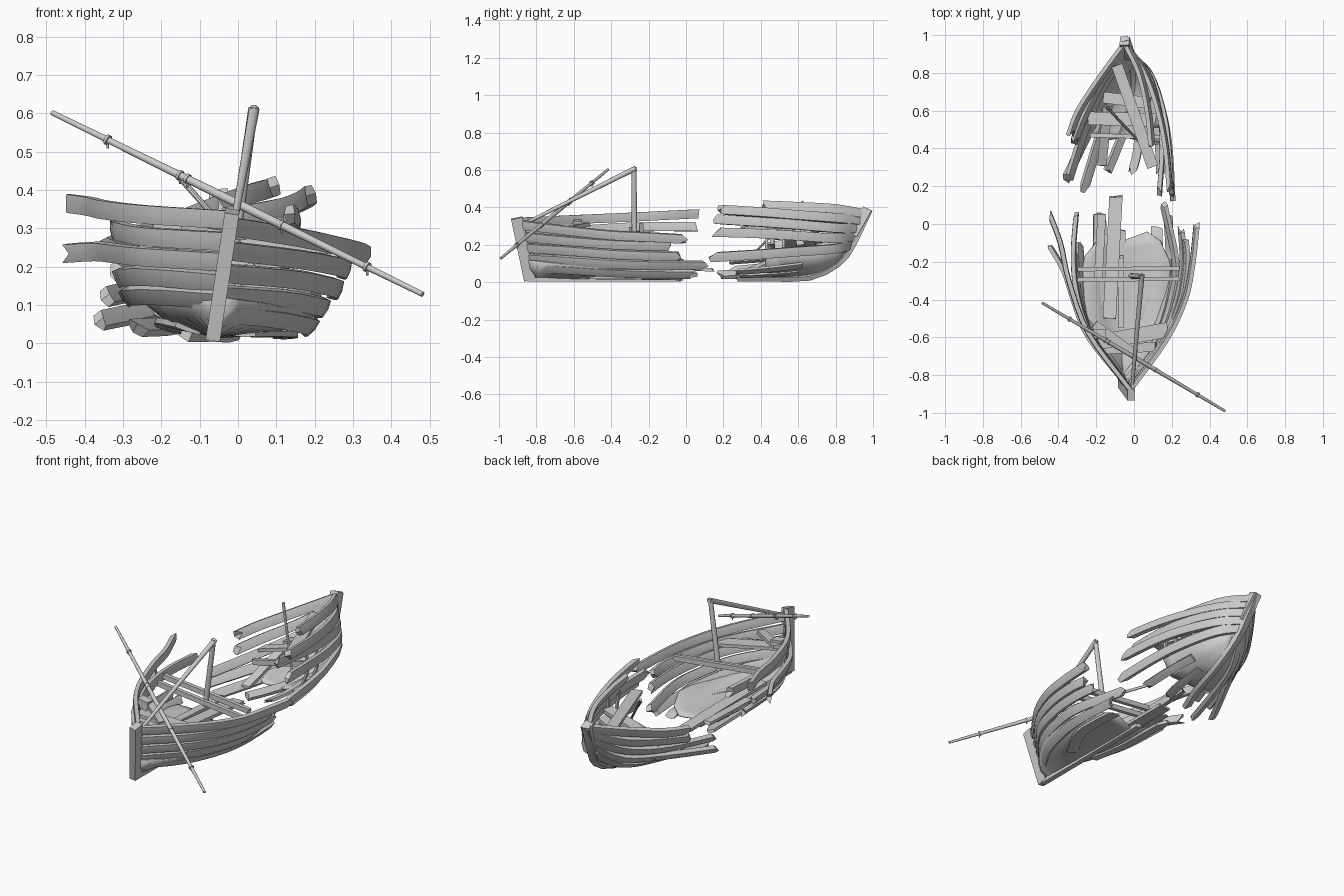
import bpy, bmesh, math, random
from mathutils import Vector as V
random.seed(4)


def make(name, verts, faces, smooth=True):
    me = bpy.data.meshes.new(name)
    me.from_pydata([tuple(v) for v in verts], [], faces)
    bm = bmesh.new()
    bm.from_mesh(me)
    bmesh.ops.recalc_face_normals(bm, faces=bm.faces)
    bm.to_mesh(me)
    bm.free()
    ob = bpy.data.objects.new(name, me)
    bpy.context.collection.objects.link(ob)
    if smooth:
        bpy.ops.object.select_all(action='DESELECT')
        bpy.context.view_layer.objects.active = ob
        ob.select_set(True)
        bpy.ops.object.shade_smooth_by_angle(angle=math.radians(35))
    return ob


def spline(pts, n=4):
    p = [V(a) for a in pts]
    p = [2 * p[0] - p[1]] + p + [2 * p[-1] - p[-2]]
    out = []
    for i in range(1, len(p) - 2):
        a, b, c, d = p[i - 1:i + 3]
        for k in range(n):
            t = k / n
            out.append(0.5 * (2 * b + (c - a) * t + (2 * a - 5 * b + 4 * c - d) * t * t
                              + (3 * b - a - 3 * c + d) * t ** 3))
    return out + [p[-2]]


def plank(name, pts, up=(0, 0, 1), h=0.05, t=0.022, n=4, jag=0.045, bulge=1.3):
    """Sweep a slightly bowed board along a path; the last end is splintered."""
    path = spline(pts, n)
    verts, faces = [], []
    for i, p in enumerate(path):
        tan = (path[min(i + 1, len(path) - 1)] - path[max(i - 1, 0)]).normalized()
        side = tan.cross(V(up)).normalized()
        u = side.cross(tan)
        for a, b in ((-1, -1), (0, -bulge), (1, -1), (1, 1), (0, bulge), (-1, 1)):
            e = tan * random.uniform(-jag, jag * 0.3) if i == len(path) - 1 else V()
            verts.append(p + u * a * h / 2 + side * b * t / 2 + e)
    for i in range(len(path) - 1):
        for k in range(6):
            a, b = i * 6 + k, i * 6 + (k + 1) % 6
            faces.append((a, b, b + 6, a + 6))
    m = len(verts)
    faces += [(0, 1, 4, 5), (1, 2, 3, 4), (m - 6, m - 5, m - 2, m - 1), (m - 5, m - 4, m - 3, m - 2)]
    return make(name, verts, faces)


def board(name, a, b, w, h, up=(0, 0, 1), jag=0.012):
    """Straight flat board: w across, h along up."""
    return plank(name, [a, b], up, h, w, 1, jag, 1)


def pole(name, a, b, r1, r2, sides=12):
    a, b = V(a), V(b)
    q = (b - a).to_track_quat('Z', 'Y')
    verts = []
    for p, r in ((a, r1), (b, r2)):
        verts += [p + q @ V((r * math.cos(2 * math.pi * k / sides), r * math.sin(2 * math.pi * k / sides), 0))
                  for k in range(sides)]
    faces = [(k, (k + 1) % sides, sides + (k + 1) % sides, sides + k) for k in range(sides)]
    faces += [tuple(range(sides)), tuple(range(sides, 2 * sides))]
    return make(name, verts, faces)


def shell(name, rows):
    """Bottom skin lofted through stations, with some thickness."""
    cols = [spline(c, 3) for c in zip(*rows)]
    n, m = len(cols), len(cols[0])
    verts = [v for c in cols for v in c]
    faces = [(i * m + k, i * m + k + 1, (i + 1) * m + k + 1, (i + 1) * m + k)
             for i in range(n - 1) for k in range(m - 1)]
    ob = make(name, verts, faces)
    mod = ob.modifiers.new('thickness', 'SOLIDIFY')
    mod.thickness = 0.006
    mod.offset = 0
    return ob


# --- front half: stem post, keel and skin
board('stem_post', (-0.065, -0.835, 0.013), (-0.015, -0.905, 0.345), 0.038, 0.062, (0, -1, 0), 0.002)
board('front_keel', (-0.063, -0.85, 0.014), (-0.06, -0.03, 0.014), 0.03, 0.022)
shell('front_skin', [
    [(-0.06, -0.85, 0.13), (-0.06, -0.84, 0.07), (-0.062, -0.82, 0.02), (-0.05, -0.84, 0.06), (-0.04, -0.85, 0.12)],
    [(-0.165, -0.68, 0.14), (-0.12, -0.69, 0.075), (-0.062, -0.69, 0.02), (0.02, -0.69, 0.045), (0.09, -0.68, 0.10)],
    [(-0.25, -0.48, 0.14), (-0.17, -0.49, 0.06), (-0.062, -0.49, 0.018), (0.08, -0.49, 0.035), (0.175, -0.48, 0.08)],
    [(-0.27, -0.25, 0.13), (-0.18, -0.25, 0.055), (-0.062, -0.25, 0.016), (0.09, -0.25, 0.028), (0.2, -0.25, 0.07)],
    [(-0.26, -0.17, 0.12), (-0.16, -0.05, 0.05), (-0.062, -0.09, 0.016), (0.07, -0.04, 0.024), (0.14, -0.09, 0.045)]])

# --- front half: side planks (path after the stem, lean of the board)
front = {
    'left': [
        (0.93, 0.0, [(-0.24, -0.58, 0.336), (-0.345, -0.3, 0.348), (-0.39, -0.1, 0.358), (-0.45, 0.06, 0.366)]),
        (0.76, -0.1, [(-0.23, -0.58, 0.278), (-0.305, -0.35, 0.292), (-0.32, -0.15, 0.298), (-0.305, 0.06, 0.296)]),
        (0.60, -0.2, [(-0.24, -0.6, 0.226), (-0.32, -0.4, 0.235), (-0.37, -0.25, 0.24), (-0.45, -0.11, 0.235)]),
        (0.44, -0.4, [(-0.22, -0.6, 0.175), (-0.29, -0.4, 0.175), (-0.31, -0.15, 0.17)]),
        (0.30, -0.7, [(-0.20, -0.6, 0.125), (-0.275, -0.4, 0.125), (-0.29, -0.1, 0.12)])],
    'right': [
        (0.88, 0.25, [(0.165, -0.62, 0.275), (0.27, -0.4, 0.252), (0.31, -0.2, 0.242), (0.333, 0.01, 0.23)]),
        (0.69, 0.3, [(0.155, -0.62, 0.22), (0.25, -0.4, 0.203), (0.28, -0.2, 0.195), (0.27, -0.07, 0.192)]),
        (0.51, 0.35, [(0.145, -0.62, 0.168), (0.23, -0.4, 0.151), (0.258, -0.2, 0.143), (0.25, -0.02, 0.138)]),
        (0.34, 0.5, [(0.12, -0.62, 0.115), (0.2, -0.4, 0.1), (0.22, -0.2, 0.093), (0.155, 0.11, 0.09)]),
        (0.20, 0.8, [(0.09, -0.62, 0.067), (0.165, -0.4, 0.053), (0.19, -0.2, 0.046), (0.18, 0.05, 0.042)])]}
for side, rows in front.items():
    for i, (f, lean, pts) in enumerate(rows):
        start = V((-0.065, -0.815, 0.015)).lerp(V((-0.015, -0.885, 0.345)), f)
        plank(f'front_{side}_plank_{i + 1}', [start] + pts, (lean, 0, 1), 0.048)
plank('front_bottom_plank_right', [(0.02, -0.5, 0.026), (0.12, -0.3, 0.024), (0.12, -0.02, 0.02)], (1, 0, 0), 0.06, 0.015)
plank('front_bottom_plank_left', [(-0.13, -0.5, 0.04), (-0.18, -0.3, 0.05), (-0.18, 0.05, 0.04)], (1, 0, -0.3), 0.07, 0.015)

# --- front half: benches, loose boards, keelson
for y, z in ((-0.24, 0.30), (-0.295, 0.28)):
    board('mast_thwart', (-0.30, y, z), (0.24, y + 0.005, z - 0.06), 0.022, 0.028)
board('front_bench', (-0.19, -0.625, 0.27), (0.18, -0.56, 0.22), 0.08, 0.018)
board('bow_bench', (-0.16, -0.665, 0.25), (0.12, -0.65, 0.21), 0.05, 0.018)
board('loose_bench', (-0.21, -0.53, 0.31), (0.01, -0.69, 0.28), 0.045, 0.02)
board('bench_block', (-0.22, -0.58, 0.31), (-0.15, -0.58, 0.30), 0.05, 0.05)
board('floor_plank', (-0.13, -0.5, 0.10), (-0.095, 0.155, 0.065), 0.07, 0.018, jag=0.02)
board('side_floor_plank', (-0.19, -0.3, 0.09), (-0.17, 0.06, 0.085), 0.045, 0.016)
board('keelson', (-0.07, -0.55, 0.06), (-0.07, -0.17, 0.05), 0.028, 0.03)

# --- broken mast and yard with rings
pole('mast_stump', (-0.015, -0.275, 0.22), (0.04, -0.278, 0.615), 0.015, 0.013)
pole('fallen_mast', (0.042, -0.268, 0.61), (-0.01, -0.86, 0.315), 0.014, 0.009)
a, b = V((-0.485, -0.418, 0.602)), V((0.482, -0.99, 0.128))
c = a.lerp(b, 0.5)
pole('yard_left', c, a, 0.012, 0.007)
pole('yard_right', c, b, 0.012, 0.007)
for f in (0.15, 0.345, 0.365, 0.62, 0.85):
    p, d = a.lerp(b, f), (b - a).normalized() * 0.004
    pole('yard_ring', p - d, p + d, 0.014, 0.014)
    pole('yard_cleat', p, p - V((0, 0, 0.022)), 0.004, 0.003, 6)

# --- rear half, rolled towards -x: post, keel and skin
plank('stern_post', [(-0.052, 0.98, 0.388), (-0.025, 0.89, 0.2), (-0.003, 0.81, 0.1), (-0.01, 0.66, 0.03),
                     (-0.07, 0.45, 0.026), (-0.14, 0.28, 0.026)], (-0.9, 0, 0.5), 0.042, 0.026, 2, 0.02, 1)
board('stern_head', (-0.025, 0.89, 0.25), (-0.05, 0.97, 0.39), 0.05, 0.05, (0, 1, 0), 0.002)
shell('rear_skin', [
    [(-0.04, 0.88, 0.20), (-0.02, 0.86, 0.16), (0.0, 0.82, 0.10), (0.01, 0.84, 0.15), (0.005, 0.87, 0.19)],
    [(-0.15, 0.71, 0.13), (-0.09, 0.72, 0.08), (-0.005, 0.71, 0.05), (0.06, 0.72, 0.09), (0.10, 0.73, 0.17)],
    [(-0.21, 0.58, 0.09), (-0.13, 0.58, 0.05), (-0.03, 0.57, 0.03), (0.08, 0.58, 0.075), (0.14, 0.6, 0.165)],
    [(-0.22, 0.48, 0.08), (-0.15, 0.44, 0.04), (-0.05, 0.46, 0.028), (0.09, 0.42, 0.065), (0.155, 0.43, 0.15)]])

# --- rear half: side planks
rear = {
    'right': [
        (0.97, -0.35, [(0.03, 0.8, 0.39), (0.075, 0.6, 0.402), (0.095, 0.41, 0.41)]),
        (0.84, -0.25, [(0.06, 0.8, 0.343), (0.13, 0.6, 0.358), (0.17, 0.4, 0.374), (0.19, 0.18, 0.388)]),
        (0.67, -0.1, [(0.075, 0.8, 0.29), (0.135, 0.6, 0.307), (0.15, 0.4, 0.322), (0.135, 0.16, 0.337)]),
        (0.50, 0.0, [(0.085, 0.8, 0.235), (0.155, 0.6, 0.248), (0.185, 0.4, 0.26), (0.2, 0.15, 0.268)]),
        (0.33, 0.15, [(0.085, 0.8, 0.18), (0.155, 0.6, 0.165), (0.19, 0.4, 0.15), (0.205, 0.13, 0.133)])],
    'left': [
        (0.97, -0.5, [(-0.18, 0.77, 0.31), (-0.29, 0.6, 0.27), (-0.34, 0.47, 0.25)]),
        (0.82, -0.6, [(-0.16, 0.77, 0.25), (-0.26, 0.58, 0.21), (-0.32, 0.43, 0.185)]),
        (0.64, -0.8, [(-0.15, 0.75, 0.19), (-0.25, 0.53, 0.145), (-0.35, 0.22, 0.12)]),
        (0.45, -1.0, [(-0.12, 0.75, 0.135), (-0.22, 0.53, 0.09), (-0.365, 0.23, 0.058)]),
        (0.25, -1.4, [(-0.10, 0.72, 0.085), (-0.17, 0.5, 0.048), (-0.27, 0.17, 0.04)])]}
for side, rows in rear.items():
    for i, (f, lean, pts) in enumerate(rows):
        start = V((-0.005, 0.84, 0.12)).lerp(V((-0.045, 0.96, 0.37)), f)
        plank(f'rear_{side}_plank_{i + 1}', [start] + pts, (lean, 0, 1), 0.05)
plank('rear_bottom_plank', [(0.03, 0.6, 0.055), (0.02, 0.4, 0.04), (-0.01, 0.27, 0.035)], (1, 0, 0.3), 0.045, 0.015)
plank('rear_bilge_plank', [(0.1, 0.62, 0.09), (0.13, 0.45, 0.07), (0.14, 0.27, 0.055)], (1, 0, 0.6), 0.045, 0.013)

# --- rear half: benches, ribs and loose stick
board('rear_bench', (-0.24, 0.56, 0.17), (0.12, 0.55, 0.28), 0.07, 0.018)
board('stern_bench', (-0.16, 0.67, 0.19), (0.09, 0.64, 0.27), 0.06, 0.018)
board('rear_thwart', (-0.23, 0.47, 0.13), (0.14, 0.46, 0.22), 0.022, 0.03)
board('loose_rear_board', (-0.09, 0.84, 0.30), (0.10, 0.3, 0.29), 0.06, 0.018)
board('leaning_rear_board', (-0.14, 0.62, 0.18), (-0.17, 0.31, 0.06), 0.05, 0.018)
pole('loose_stick', (-0.15, 0.625, 0.43), (0.08, 0.38, 0.17), 0.008, 0.006, 8)
for y in (0.43, 0.52):
    plank('rear_rib', [(0.11, y, 0.11), (0.14, y, 0.2), (0.125, y, 0.33)], (0, 1, 0), 0.016, 0.012)
